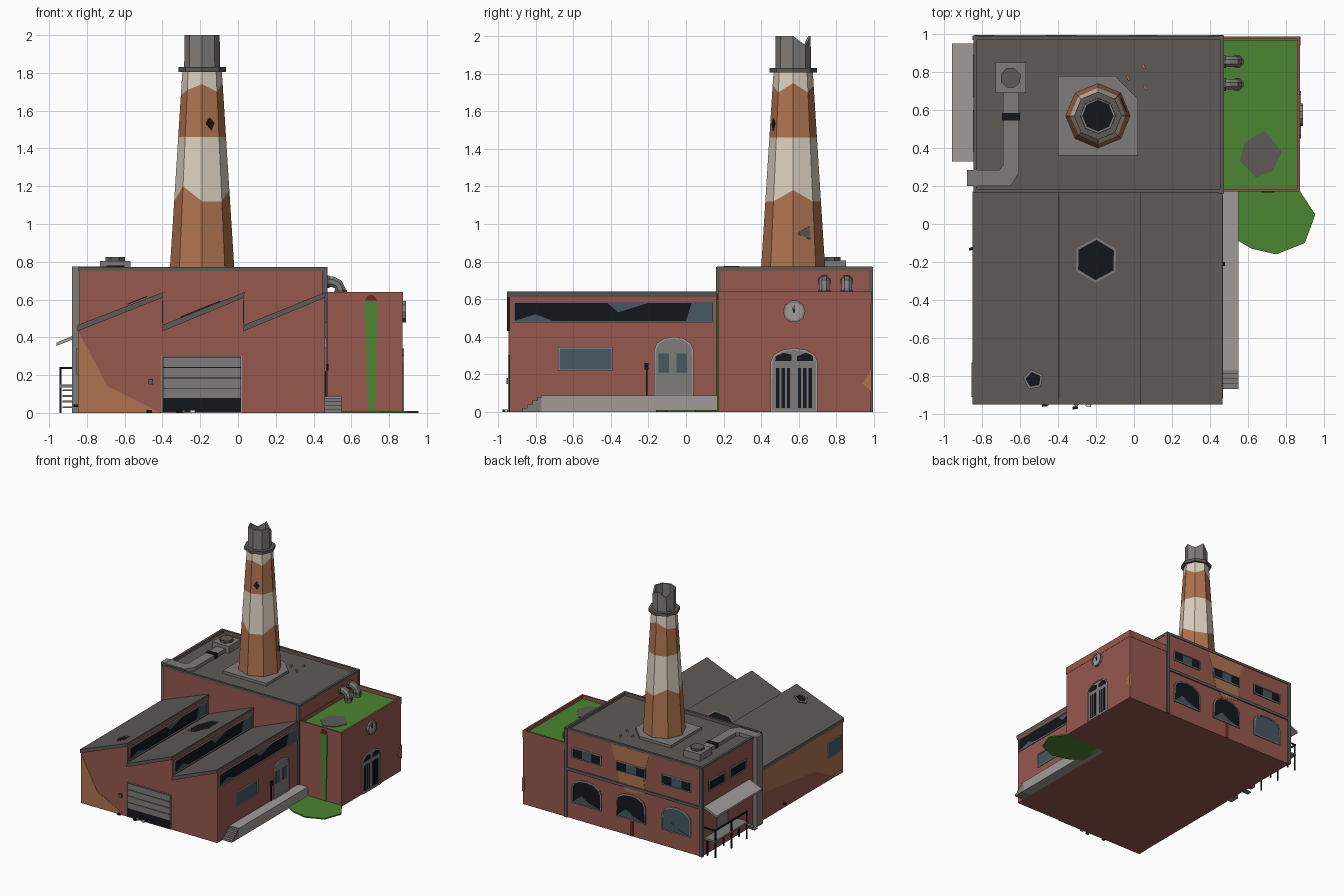
import bpy, bmesh, math
from mathutils import Vector, Matrix

if "Cube" in bpy.data.objects:
    bpy.data.objects.remove(bpy.data.objects["Cube"])

mats = {}
COL = dict(brick="95594F", brown="AE7350", cream="DDD0C0", roof="5E5A58", metal="7E7B79", pale="A09A96",
           dark="191C22", glass="465862", green="4C8434", red="702A28")

def mat(c):
    if c not in mats:
        m = bpy.data.materials.new(c)
        rgb = [(int(COL[c][i:i + 2], 16) / 255) ** 2.2 for i in (0, 2, 4)]
        m.diffuse_color = (*rgb, 1)
        m.use_nodes = True
        m.node_tree.nodes["Principled BSDF"].inputs["Base Color"].default_value = m.diffuse_color
        mats[c] = m
    return mats[c]

def finish(name, bm, c):
    bmesh.ops.recalc_face_normals(bm, faces=bm.faces)
    me = bpy.data.meshes.new(name)
    bm.to_mesh(me)
    bm.free()
    me.materials.append(mat(c))
    ob = bpy.data.objects.new(name, me)
    bpy.context.collection.objects.link(ob)
    return ob

def solid(name, pts, vec, c, rim=None):
    """Extrude a 3D outline; rim leaves only a border of that width."""
    bm = bmesh.new()
    f = bm.faces.new([bm.verts.new(p) for p in pts])
    bm.normal_update()
    if rim:
        bmesh.ops.inset_individual(bm, faces=[f], thickness=rim)
        bmesh.ops.delete(bm, geom=[f], context='FACES_ONLY')
    r = bmesh.ops.extrude_face_region(bm, geom=bm.faces[:], use_keep_orig=True)
    bmesh.ops.translate(bm, vec=vec, verts=[v for v in r['geom'] if isinstance(v, bmesh.types.BMVert)])
    return finish(name, bm, c)

AX = {'x': lambda d, u, v: Vector((d, u, v)), 'y': lambda d, u, v: Vector((u, d, v)), 'z': lambda d, u, v: Vector((u, v, d))}

def prism(name, ax, pts, a, b, c, rim=None):
    return solid(name, [AX[ax](a, *p) for p in pts], AX[ax](b - a, 0, 0), c, rim)

def rect(u0, u1, v0, v1):
    return [(u0, v0), (u1, v0), (u1, v1), (u0, v1)]

def box(name, x0, x1, y0, y1, z0, z1, c):
    return prism(name, 'z', rect(x0, x1, y0, y1), z0, z1, c)

def arch(u0, u1, v0, v1, rise, n=6):
    m, h = (u0 + u1) / 2, (u1 - u0) / 2
    return [(u0, v0), (u1, v0)] + [(m + h * math.cos(math.pi * i / n), v1 - rise + rise * math.sin(math.pi * i / n)) for i in range(n + 1)]

def window(name, ax, pts, d, s, c="glass"):
    prism(name + "_glass", ax, pts, d - s * .01, d + s * .002, c)
    prism(name + "_frame", ax, pts, d - s * .01, d + s * .008, "pale", rim=.01)

def ngon(cx, cy, r, n, ph=0):
    return [(cx + r * math.cos(ph + 2 * math.pi * i / n), cy + r * math.sin(ph + 2 * math.pi * i / n)) for i in range(n)]

def loft(name, rings, c, cap=False):
    bm = bmesh.new()
    R = [[bm.verts.new(p) for p in r] for r in rings]
    n = len(R[0])
    for a, b in zip(R, R[1:]):
        for i in range(n):
            bm.faces.new((a[i], a[(i + 1) % n], b[(i + 1) % n], b[i]))
    if cap:
        bm.faces.new(R[0])
        bm.faces.new(R[-1])
    return finish(name, bm, c)

# Sawtooth hall: brick body, roof slabs and glazing
xs = [-.85, -.40, .03, .46]
prof = [(-.845, 0), (.46, 0)]
for a, b in reversed(list(zip(xs, xs[1:]))):
    prof += [(b, .625), (max(a, -.845), .445)]
prism("hall_walls", 'y', prof, -.94, .18, "brick")
for a, b in zip(xs, xs[1:]):
    prism("hall_roof_slab", 'y', [(a, .432), (b, .61), (b + .006, .64), (a, .465)], -.952, .17, "roof")
    window("skylight", 'x', rect(-.92, .15, .475, .59), b, 1, "dark")
    for tri in ([(-.91, .485), (-.71, .485), (-.80, .52)], [(-.42, .58), (-.2, .58), (-.36, .53)],
                [(0, .485), (.14, .485), (.14, .58), (.03, .58)]):
        prism("glass_shard", 'x', tri, b, b + .004, "glass")

# Holes broken through the saw-tooth roof
for x0, cx, cy, r, n in ((-.40, -.20, -.19, .12, 6), (-.85, -.53, -.82, .055, 5)):
    pts = [(x, y, .466 + (x - x0) * .402) for x, y in ngon(cx, cy, r, n, .5)]
    solid("roof_hole", pts, (0, 0, .003), "dark")
    solid("roof_hole_rim", pts, (0, 0, .006), "metal", rim=.014)

# Hall front: shutter, opening, bare plaster, switch box
prism("shutter_opening", 'y', rect(-.40, .02, 0, .30), -.935, -.942, "dark")
prism("shutter_frame", 'y', rect(-.405, .02, 0, .302), -.935, -.946, "pale", rim=.006)
for i in range(4):
    z = .078 + i * .055
    prism("shutter_slat", 'y', rect(-.395, .012, z, z + .05), -.93, -.948, "metal")
prism("front_plaster", 'y', [(-.845, 0), (-.41, 0), (-.69, .14), (-.845, .43)], -.935, -.943, "brown")
prism("left_plaster", 'x', [(-.94, 0), (-.85, 0), (-.55, .15), (.17, .24), (.17, .44), (-.94, .44)], -.84, -.848, "brown")
prism("switch_box", 'y', rect(-.475, -.45, .15, .18), -.93, -.955, "roof")
window("left_hall_window", 'x', rect(-.91, -.73, .2, .34), -.848, -1)

# Hall right side: window, arched door, lamp, loading platform
window("side_window", 'x', rect(-.68, -.39, .22, .345), .46, 1)
window("side_door", 'x', arch(-.17, .04, .085, .40, .07), .46, 1, "metal")
for y in (-.145, -.05):
    prism("side_door_pane", 'x', rect(y, y + .055, .21, .31), .46, .465, "glass")
box("side_lamp_post", .46, .468, -.212, -.206, .085, .23, "dark")
box("side_lamp", .46, .48, -.22, -.2, .225, .26, "dark")
box("platform", .44, .55, -.77, .17, 0, .087, "pale")
for i in range(4):
    box("platform_step", .44, .55, -.87 + i * .027, -.76, 0, .02 * (i + 1), "metal")

# Main block with roof and parapet
box("main_walls", -.84, .47, .17, .985, 0, .74, "brick")
box("main_roof", -.83, .46, .18, .98, .735, .745, "roof")
prism("main_parapet", 'z', rect(-.84, .47, .17, .985), .73, .755, "brick", rim=.02)
prism("parapet_cap", 'z', rect(-.845, .473, .166, .99), .752, .773, "roof", rim=.027)
for x, y in ((.46, .172), (.46, .982), (-.836, .982)):
    box("corner_pillar", x - .015, x + .015, y - .012, y + .012, 0, .77, "roof")

# Main block rear facade
prism("rear_ledge", 'y', rect(-.84, .47, .41, .435), .98, .995, "roof")
prism("rear_plaster", 'y', [(-.34, .75), (.03, .75), (-.02, .6), (-.05, .45), (-.12, .37), (-.3, .4), (-.28, .55)], .98, .987, "brown")
prism("rear_stain", 'y', rect(-.185, -.155, 0, .14), .98, .988, "red")
for x in (.26, -.165, -.60):
    window("rear_upper_window", 'y', rect(x - .14, x + .14, .53, .62), .987, 1, "dark")
    prism("rear_upper_pane", 'y', rect(x - .05, x + .045, .54, .61), .985, .991, "glass")
    window("rear_arched_window", 'y', arch(x - .14, x + .14, .14, .36, .08), .987, 1, "glass" if x < -.5 else "dark")
    prism("rear_shard", 'y', [(x - .12, .15), (x + .13, .15), (x + .05, .22), (x - .02, .18)], .985, .991, "glass")

# Main block left side: windows, door, awning, fire stair
for y in (.38, .67):
    window("left_upper_window", 'x', rect(y, y + .22, .53, .62), -.84, -1, "dark")
window("left_door", 'x', rect(.62, .78, .14, .36), -.84, -1, "metal")
prism("awning", 'y', [(-.96, .355), (-.835, .405), (-.835, .425), (-.96, .372)], .33, .95, "pale")
box("stair_landing", -.945, -.84, .5, .95, .135, .15, "metal")
for i in range(4):
    box("stair_tread", -.93, -.87, .35 + i * .038, .39 + i * .038, .025 + i * .03, .035 + i * .03, "metal")
for y in (.51, .72, .94):
    box("stair_post", -.945, -.935, y - .005, y + .005, 0, .24, "dark")
    box("stair_leg", -.87, -.86, y - .005, y + .005, 0, .14, "dark")
box("stair_rail", -.946, -.934, .5, .95, .233, .243, "dark")
box("stair_end_rail", -.94, -.84, .94, .95, .233, .243, "dark")

# Roof vent and duct
box("vent_box", -.73, -.57, .69, .85, .74, .805, "metal")
prism("vent_cap", 'z', ngon(-.65, .77, .055, 8, .39), .80, .825, "roof")
prism("roof_duct", 'z', [(-.69, .70), (-.605, .70), (-.605, .27), (-.65, .20), (-.88, .20), (-.88, .285),
                         (-.71, .285), (-.69, .31)], .74, .775, "metal")
box("duct_band", -.695, -.6, .545, .585, .74, .78, "dark")
prism("wall_duct", 'y', [(-.88, 0), (-.835, 0), (-.835, .776), (-.86, .776), (-.88, .75)], .20, .285, "metal")

# Chimney: plinth, painted bands, collar, broken flue
CX, CY = -.19, .57
rad = lambda z: .17 - (z - .77) * .063

def ring(zs, r=None):
    return [(CX + (r or rad(z)) * math.cos(i * math.pi / 4), CY + (r or rad(z)) * math.sin(i * math.pi / 4), z) for i, z in enumerate(zs)]

prism("chimney_plinth", 'z', [(-.40, .36), (.02, .36), (.02, .66), (-.10, .78), (-.40, .78)], .74, .768, "metal")
cuts = [[.75] * 8, [1.18, 1.12, 1.12, 1.18, 1.12, 1.20, 1.12, 1.12], [1.46] * 8,
        [1.75, 1.70, 1.74, 1.69, 1.68, 1.71, 1.74, 1.70], [1.81] * 8]
for i in range(4):
    loft("chimney_band", [ring(cuts[i]), ring(cuts[i + 1])], "cream" if i % 2 else "brown")
loft("chimney_collar", [ring([1.805] * 8, .126), ring([1.83] * 8, .126)], "roof", True)
tops = [2.0, 1.95, 2.0, 1.95, 2.0, 2.0, 2.0, 2.0]
loft("chimney_flue", [ring([1.82] * 8, .095), ring(tops, .093), ring(tops, .08), ring([1.832] * 8, .08)], "metal")
loft("chimney_flue_floor", [ring([1.83] * 8, .08), ring([1.835] * 8, .08)], "dark", True)

# Chimney damage: spots laid on the facets
for name, ang, z, side, pts, c in (("chimney_hole", -67.5, 1.53, 0, [(-.025, 0), (.005, -.035), (.025, .005), (-.005, .035)], "dark"),
                                   ("chimney_chip", 22.5, .95, .0, [(-.04, 0), (.04, -.035), (.035, .04)], "roof")):
    a = math.radians(ang)
    n, t = Vector((math.cos(a), math.sin(a), 0)), Vector((-math.sin(a), math.cos(a), 0))
    solid(name, [Vector((CX, CY, z + v)) + n * (rad(z + v) * .924 - .003) + t * u for u, v in pts], n * .006, c)

# Annex: walls, planted roof, parapet
box("annex_walls", .46, .872, .172, .985, 0, .60, "brick")
prism("annex_parapet", 'z', rect(.46, .874, .17, .988), .58, .64, "brick", rim=.02)
box("annex_grass", .465, .86, .185, .97, .595, .61, "green")
prism("annex_bare_patch", 'z', [(.56, .33), (.58, .43), (.69, .49), (.78, .38), (.73, .28), (.64, .245)], .60, .614, "roof")
prism("ivy_strip", 'y', [(.69, 0), (.725, 0), (.74, .59), (.67, .59)], .18, .165, "green")
prism("ivy_top_break", 'y', arch(.675, .735, .595, .625, .025, 4), .18, .166, "red")
prism("ground_grass", 'z', [(.50, .18), (.87, .18), (.955, .05), (.90, -.1), (.75, -.16), (.62, -.13), (.50, -.06)], 0, .011, "green")

# Annex right side: clock, arched gate, chipped corner
prism("clock_rim", 'x', ngon(.575, .535, .06, 10), .86, .89, "metal", rim=.012)
prism("clock_face", 'x', ngon(.575, .535, .055, 10), .86, .884, "pale")
prism("clock_hand_short", 'x', [(.57, .535), (.58, .53), (.56, .565)], .88, .887, "dark")
prism("clock_hand_long", 'x', [(.57, .53), (.58, .53), (.575, .58)], .88, .887, "dark")
window("gate", 'x', arch(.45, .70, 0, .34, .07), .872, 1, "metal")
for y0 in (.475, .59):
    prism("gate_fanlight", 'x', [(y0, .27), (y0 + .085, .27), (y0 + .085, .305), (y0 + .045, .315), (y0, .295)], .87, .877, "dark")
    for i in range(3):
        y = y0 + .005 + i * .028
        prism("gate_slot", 'x', rect(y, y + .018, .02, .235), .87, .877, "dark")
prism("corner_chip", 'x', [(.94, .15), (.988, .11), (.988, .23)], .86, .878, "brown")

# Elbow pipes from main block down into annex roof
path = [(.46, .695), (.50, .695), (.53, .68), (.543, .65), (.543, .60)]
dirs = [(0, 1), (.2, .98), (.65, .76), (.95, .3), (1, 0)]
for y in (.735, .855):
    loft("elbow_pipe", [[(x + .03 * math.cos(k) * dx, y + .03 * math.sin(k), z + .03 * math.cos(k) * dz)
         for k in [j * math.pi / 4 + .39 for j in range(8)]] for (x, z), (dx, dz) in zip(path, dirs)], "metal", True)
    prism("pipe_flange", 'z', ngon(.543, y, .036, 8, .39), .63, .65, "roof")
    prism("pipe_wall_flange", 'x', ngon(y, .695, .036, 8, .39), .465, .485, "roof")

# Loose bricks and scraps
for x, y, z, c in ((-.03, .77, .745, "brown"), (.05, .83, .745, "brown"), (.06, .72, .745, "brown"),
                   (-.30, -.95, 0, "brown"), (-.24, -.955, 0, "cream"), (-.31, -.968, 0, "dark"), (-.47, -.955, 0, "dark"), (-.855, -.13, .03, "dark")):
    ob = box("loose_brick", -.014, .014, -.007, .007, 0, .014, c)
    ob.matrix_world = Matrix.Translation((x, y, z)) @ Matrix.Rotation(x * 40, 4, 'Z')
